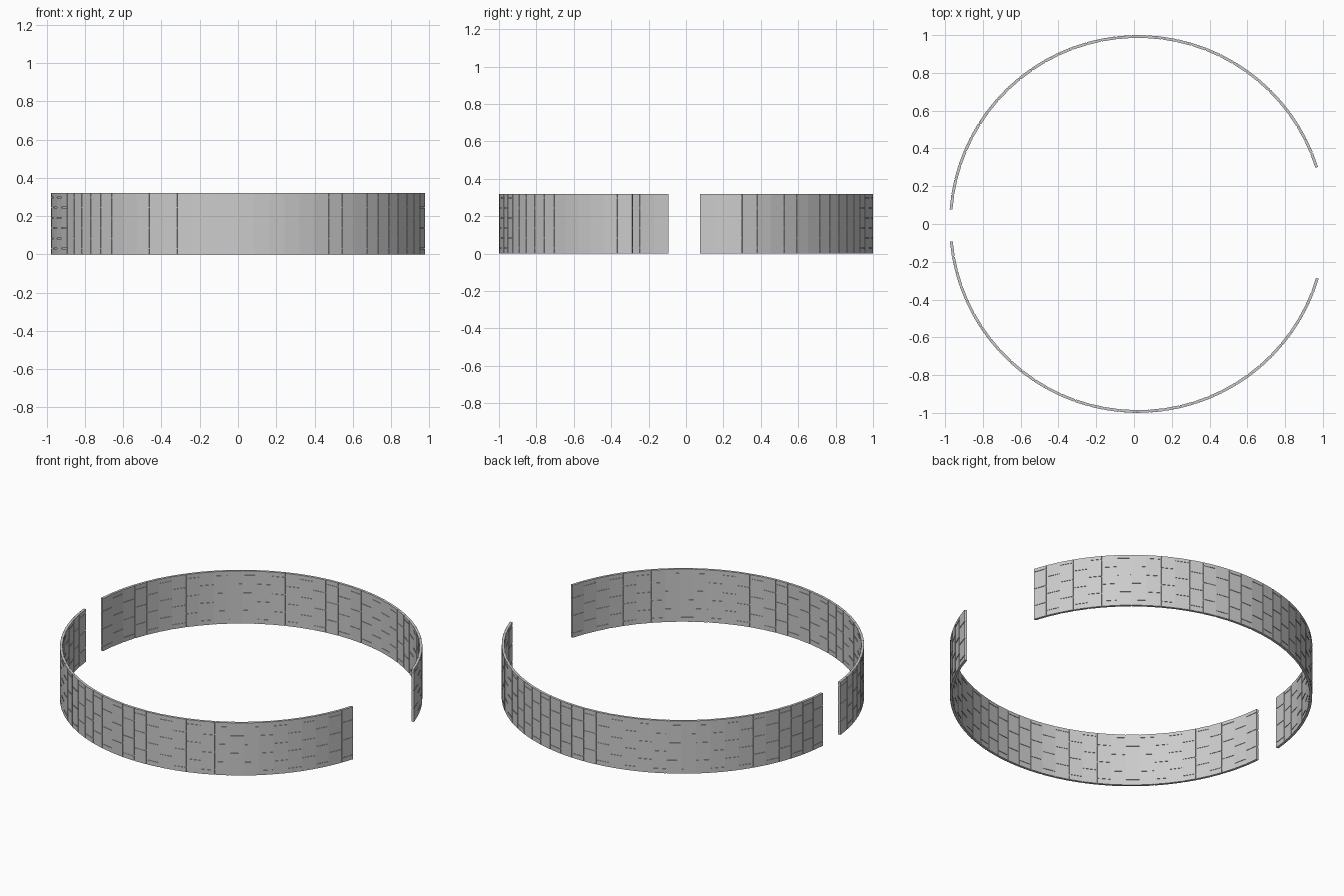
import bpy, bmesh, math

if "Cube" in bpy.data.objects:
    bpy.data.objects.remove(bpy.data.objects["Cube"])

CX, R_OUT, R_IN, H = 0.021, 1.0, 0.985, 0.32
GAP, DEPTH = 0.006, 0.003
COLS, BRICK_H = 34, 0.107


def point(r, a, z):
    return (CX + r * math.cos(a), r * math.sin(a), z)


def block(bm, r0, r1, a0, a1, z0, z1, n=1):
    """Closed arc-shaped block with n segments along its length."""
    rings = []
    for i in range(n + 1):
        a = a0 + (a1 - a0) * i / n
        rings.append([bm.verts.new(point(r, a, z))
                      for r, z in ((r0, z0), (r1, z0), (r1, z1), (r0, z1))])
    for p, q in zip(rings, rings[1:]):
        for k in range(4):
            m = (k + 1) % 4
            bm.faces.new((p[k], p[m], q[m], q[k]))
    bm.faces.new(rings[0])
    bm.faces.new(rings[-1])


def finish(bm, name):
    bmesh.ops.recalc_face_normals(bm, faces=bm.faces)
    me = bpy.data.meshes.new(name)
    bm.to_mesh(me)
    bm.free()
    bpy.context.collection.objects.link(bpy.data.objects.new(name, me))


def wall(name, start, end):
    a0, a1 = math.radians(start), math.radians(end)
    # Mortar core, slightly recessed behind the bricks
    bm = bmesh.new()
    block(bm, R_IN + DEPTH, R_OUT - DEPTH, a0, a1, 0, H, COLS)
    finish(bm, name + "_mortar")
    # Staggered columns of bricks, showing on both faces of the wall
    bm = bmesh.new()
    step = (a1 - a0) / COLS
    g = GAP / 2
    for c in range(COLS):
        b0 = a0 + c * step + (g if c else 0)
        b1 = a0 + (c + 1) * step - (g if c < COLS - 1 else 0)
        first = 0.03 if c % 2 else 0.083
        joints = [first + k * BRICK_H for k in range(3)]
        lows = [0] + [z + g for z in joints]
        highs = [z - g for z in joints] + [H]
        for z0, z1 in zip(lows, highs):
            block(bm, R_OUT - DEPTH, R_OUT, b0, b1, z0, z1)
            block(bm, R_IN, R_IN + DEPTH, b0, b1, z0, z1)
    finish(bm, name + "_bricks")


# Two arcs with a wide opening on the right and a narrow one on the left
wall("back_wall", 17.6, 175.6)
wall("front_wall", 185.4, 343.2)
